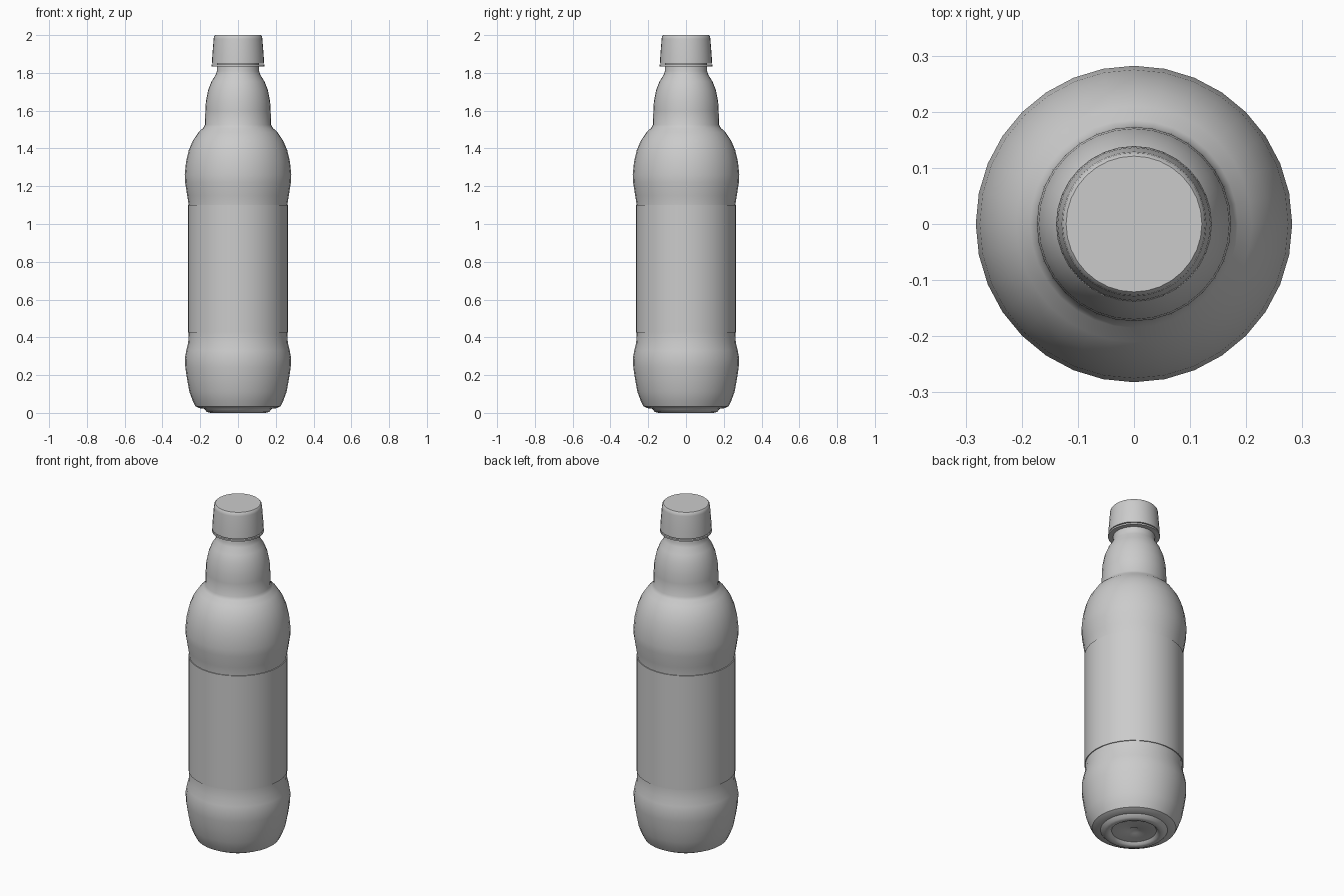
import bpy
import math

if "Cube" in bpy.data.objects:
    bpy.data.objects.remove(bpy.data.objects["Cube"])

SIDES = 32
grey = bpy.data.materials.new("light grey")
grey.use_nodes = True
grey.diffuse_color = (0.6, 0.6, 0.6, 1)
grey.node_tree.nodes["Principled BSDF"].inputs["Base Color"].default_value = (0.6, 0.6, 0.6, 1)


def lathe(name, profile, angle=35):
    """Spin (radius, height) points round the z axis; radius 0 closes to a pole."""
    verts, faces, rings = [], [], []
    for r, z in profile:
        count = SIDES if r > 0 else 1
        rings.append([len(verts) + i % count for i in range(SIDES)])
        for i in range(count):
            a = 2 * math.pi * i / SIDES
            verts.append((r * math.cos(a), r * math.sin(a), z))
    for low, high in zip(rings, rings[1:]):
        for i in range(SIDES):
            j = (i + 1) % SIDES
            face = list(dict.fromkeys((low[i], low[j], high[j], high[i])))
            faces.append(face)
    mesh = bpy.data.meshes.new(name)
    mesh.from_pydata(verts, [], faces)
    mesh.materials.append(grey)
    obj = bpy.data.objects.new(name, mesh)
    bpy.context.collection.objects.link(obj)
    bpy.ops.object.select_all(action="DESELECT")
    obj.select_set(True)
    bpy.context.view_layer.objects.active = obj
    bpy.ops.object.shade_smooth_by_angle(angle=math.radians(angle))
    return obj


# Bottle: dimpled foot, rounded base, waist, shoulder, bulb and neck
lathe("bottle", [
    (0, 0.04), (0.03, 0.02), (0.12, 0.018), (0.13, 0.005), (0.145, 0),
    (0.165, 0.005), (0.18, 0.022), (0.205, 0.025), (0.225, 0.035),
    (0.24, 0.065), (0.257, 0.11), (0.27, 0.18), (0.279, 0.24),
    (0.281, 0.29), (0.274, 0.33), (0.264, 0.37), (0.261, 0.42),
    (0.261, 1.1), (0.269, 1.15), (0.28, 1.22), (0.282, 1.26),
    (0.275, 1.33), (0.261, 1.39), (0.24, 1.44), (0.21, 1.485),
    (0.185, 1.508), (0.175, 1.525), (0.173, 1.6), (0.17, 1.65),
    (0.158, 1.71), (0.14, 1.755), (0.118, 1.79), (0.112, 1.81),
    (0.112, 1.9)])

# Label: thin sleeve round the straight waist
lathe("label", [(0.26, 0.425), (0.266, 0.425), (0.266, 1.1), (0.26, 1.1)])

# Tamper ring below the cap
lathe("seal_ring", [(0.112, 1.835), (0.139, 1.835), (0.139, 1.844), (0.112, 1.844)])

# Screw cap
lathe("cap", [(0.112, 1.85), (0.138, 1.85), (0.136, 1.89), (0.129, 1.98),
              (0.127, 1.993), (0.121, 2.0), (0, 2.0)])
